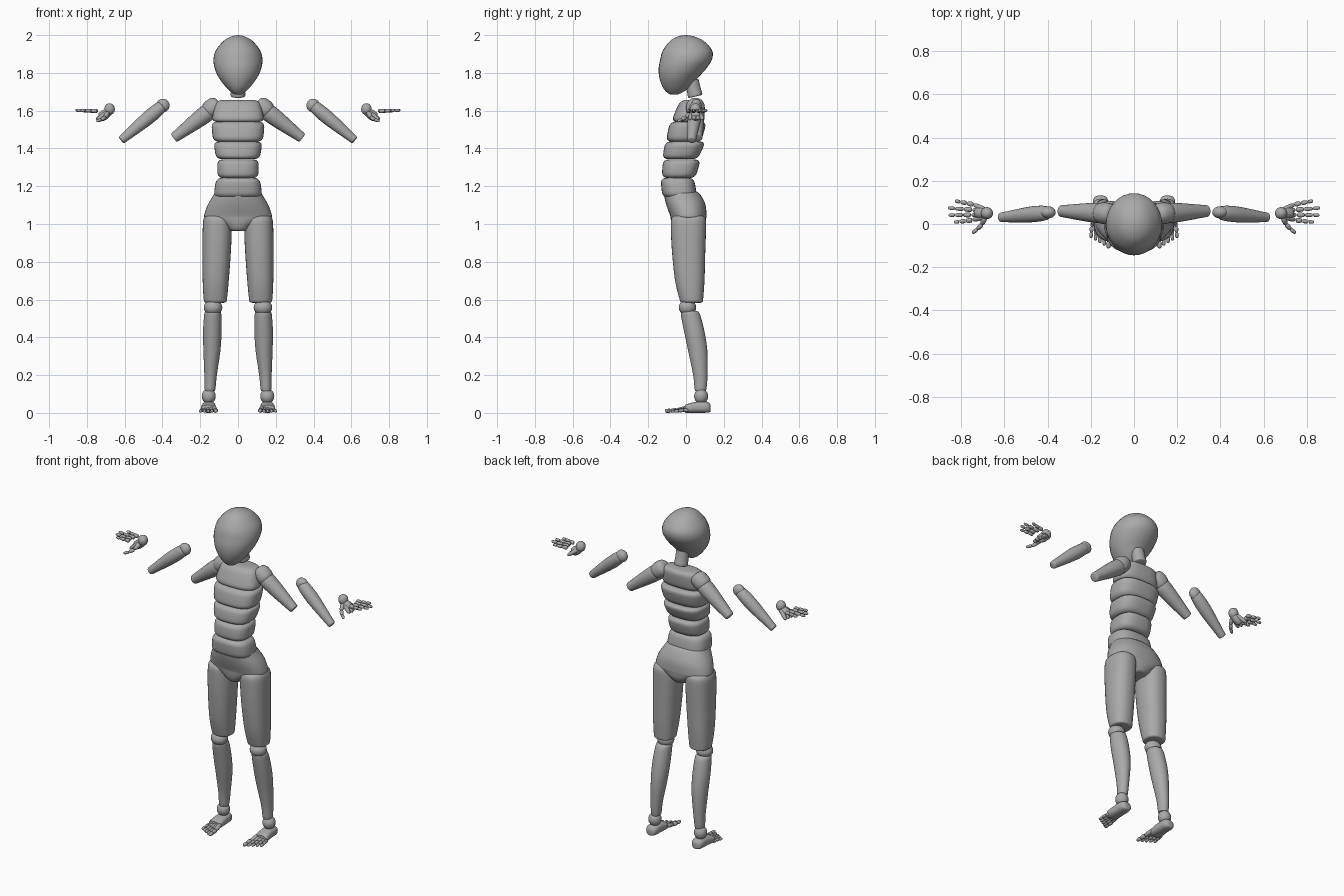
import bpy, bmesh, math
from mathutils import Vector, Matrix

old = bpy.data.objects.get("Cube")
if old:
    bpy.data.objects.remove(old)

grey = bpy.data.materials.new("mannequin grey")
COLOUR = (0.4, 0.4, 0.4, 1)
grey.diffuse_color = COLOUR
grey.use_nodes = True
grey.node_tree.nodes["Principled BSDF"].inputs["Base Color"].default_value = COLOUR


def smooth_rings(rings, steps):
    """Fill in rings along a smooth spline through the given ones."""
    out = []
    for i in range(len(rings) - 1):
        p = [rings[max(0, min(len(rings) - 1, i + k))] for k in (-1, 0, 1, 2)]
        for s in range(steps):
            t = s / steps
            out.append([b + t * ((c - a) / 2 + t * (a - 2.5 * b + 2 * c - d / 2
                        + t * (1.5 * (b - c) + (d - a) / 2)))
                        for a, b, c, d in zip(*p)])
    return out + [list(rings[-1])]


def loft(name, rings, side=1, matrix=Matrix(), power=2, sides=32, steps=1):
    """Skin superellipse rings (z, centre x, centre y, radius x, radius y)."""
    bm = bmesh.new()
    loops = []
    for z, cx, cy, rx, ry in smooth_rings(rings, steps):
        loop = []
        for k in range(sides):
            a = math.tau * k / sides
            c, s = math.cos(a), math.sin(a)
            x = cx + rx * math.copysign(abs(c) ** (2 / power), c)
            y = cy + ry * math.copysign(abs(s) ** (2 / power), s)
            v = matrix @ Vector((x, y, z))
            loop.append(bm.verts.new((v.x * side, v.y, v.z)))
        loops.append(loop)
    for a, b in zip(loops, loops[1:]):
        for k in range(sides):
            n = (k + 1) % sides
            bm.faces.new((a[k], a[n], b[n], b[k]))
    bm.faces.new(loops[0])
    bm.faces.new(loops[-1])
    bmesh.ops.recalc_face_normals(bm, faces=bm.faces)
    me = bpy.data.meshes.new(name)
    bm.to_mesh(me)
    bm.free()
    me.materials.append(grey)
    me.shade_smooth()
    me.set_sharp_from_angle(angle=math.radians(50))
    ob = bpy.data.objects.new(name, me)
    bpy.context.collection.objects.link(ob)
    return ob


def bone(name, start, end, profile, side=1, sides=24, steps=3, flat=1):
    """Round limb from start to end; profile holds (fraction, radius)."""
    a, b = Vector(start), Vector(end)
    m = Matrix.Translation(a) @ (b - a).to_track_quat("Z", "Y").to_matrix().to_4x4()
    length = (b - a).length
    return loft(name, [(t * length, 0, 0, r, r * flat) for t, r in profile],
                side, m, sides=sides, steps=steps)


def pill(name, start, end, r, side):
    """Small rounded finger or toe bone."""
    bone(name, start, end, [(0, r * .5), (.1, r * .9), (.3, r), (.7, r * .9),
                            (.9, r * .75), (1, r * .4)], side, 12, 1)


def ball(name, centre, radii, side=1):
    rings = []
    for k in range(13):
        a = math.pi * (k + .05) / 12.1
        s = math.sin(a)
        rings.append((-radii[2] * math.cos(a), 0, 0, radii[0] * s, radii[1] * s))
    loft(name, rings, side, Matrix.Translation(centre), sides=24)


def block(name, z0, z1, w0, w1, front0, back0, front1, back1):
    """Rounded torso segment, tapering from bottom to top."""
    rings = []
    for t, inset in ((0, .03), (.04, .014), (.14, .004), (.3, 0), (.7, 0),
                     (.86, .004), (.96, .014), (1, .03)):
        f = front0 + (front1 - front0) * t
        b = back0 + (back1 - back0) * t
        rings.append((z0 + (z1 - z0) * t, 0, (f + b) / 2,
                      w0 + (w1 - w0) * t - inset, (b - f) / 2 - inset))
    loft(name, rings, power=2.7, sides=40, steps=2)


# Head and neck
loft("head", [(1.685, 0, -.06, .004, .004), (1.69, 0, -.062, .025, .03),
              (1.72, 0, -.052, .06, .069), (1.77, 0, -.04, .099, .1),
              (1.82, 0, -.02, .122, .125), (1.87, 0, 0, .13, .137),
              (1.92, 0, .008, .117, .13), (1.97, 0, .005, .076, .088),
              (1.993, 0, 0, .036, .042), (2, 0, 0, .004, .004)], steps=4)
bone("neck", (0, .05, 1.675), (0, .03, 1.76),
     [(0, .033), (.08, .039), (.5, .037), (1, .037)])

# Torso segments
block("chest", 1.54, 1.657, .142, .115, -.08, .085, -.03, .1)
block("ribs", 1.435, 1.542, .132, .142, -.107, .08, -.085, .11)
block("midriff", 1.343, 1.437, .115, .13, -.125, .062, -.11, .105)
block("belly", 1.243, 1.342, .108, .11, -.128, .05, -.122, .078)
block("waist", 1.14, 1.245, .13, .115, -.125, .06, -.135, .042)

# Pelvis
loft("pelvis", [(.963, 0, .01, .045, .06), (.97, 0, .01, .056, .075),
                (1, 0, .013, .1, .09), (1.03, 0, .013, .168, .094),
                (1.045, 0, .012, .179, .096), (1.1, 0, 0, .161, .104),
                (1.15, 0, -.018, .132, .098), (1.167, 0, -.026, .122, .09),
                (1.172, 0, -.028, .105, .075)], power=2.3, sides=40, steps=3)

LYING = Matrix.Rotation(math.pi / 2, 4, "X")

for side, word in ((1, "left"), (-1, "right")):
    # Legs
    loft(word + "_thigh",
         [(.583, .12, .03, .045, .045), (.587, .12, .03, .057, .058),
          (.605, .12, .028, .062, .063), (.7, .118, .02, .069, .078),
          (.85, .113, .014, .075, .088), (.97, .11, .013, .077, .093),
          (1.03, .109, .013, .072, .09), (1.05, .108, .013, .05, .06)],
         side, power=2.3, steps=3)
    ball(word + "_knee", (.132, .008, .558), (.049, .046, .042), side)
    loft(word + "_shin",
         [(.118, .148, .077, .022, .025), (.124, .148, .077, .028, .031),
          (.2, .145, .076, .033, .038), (.33, .138, .062, .045, .051),
          (.43, .136, .044, .049, .054), (.51, .134, .026, .046, .052),
          (.535, .133, .02, .042, .046), (.54, .133, .02, .03, .034)],
         side, steps=3)
    ball(word + "_ankle", (.155, .08, .088), (.037, .037, .04), side)

    # Feet and toes
    loft(word + "_foot",
         [(-.131, .155, .024, .012, .012), (-.127, .155, .026, .024, .022),
          (-.11, .155, .03, .035, .029), (-.06, .155, .03, .037, .03),
          (-.01, .157, .024, .04, .024), (.005, .158, .021, .036, .02)],
         side, LYING, power=2.5, steps=2)
    for i in range(5):
        r = .0125 if i == 0 else .0095
        root = Vector((.128 + .015 * i, .01, .026 - .003 * i))
        knuckle = Vector((.119 + .019 * i, -.048 + .009 * i, .014))
        tip = Vector((.117 + .0205 * i, -.112 + .012 * i, r * .8))
        pill(f"{word}_foot_bone_{i + 1}", root, knuckle, r + .001, side)
        middle = knuckle.lerp(tip, .52)
        pill(f"{word}_toe_base_{i + 1}", knuckle, middle, r, side)
        pill(f"{word}_toe_tip_{i + 1}", middle, tip, r * .9, side)

    # Arms
    bone(word + "_shoulder", (.1, .05, 1.645), (.17, .05, 1.585),
         [(0, .02), (.08, .037), (.3, .048), (.7, .049), (.92, .04), (1, .025)],
         side)
    bone(word + "_upper_arm", (.145, .05, 1.602), (.34, .06, 1.455),
         [(0, .03), (.03, .041), (.12, .046), (.4, .042), (.9, .029),
          (.98, .027), (1, .022)], side)
    ball(word + "_elbow", (.398, .054, 1.627), (.036, .028, .036), side)
    bone(word + "_forearm", (.4, .052, 1.625), (.618, .03, 1.443),
         [(0, .025), (.04, .033), (.25, .037), (.5, .034), (.9, .024),
          (.98, .022), (1, .017)], side)

    # Hands and fingers
    ball(word + "_wrist", (.68, .05, 1.608), (.028, .028, .031), side)
    bone(word + "_palm", (.675, .05, 1.6), (.73, .052, 1.562),
         [(0, .012), (.1, .02), (.5, .026), (.9, .024), (1, .015)], side)
    for i, reach in enumerate((.832, .857, .86, .828)):
        y = .018 + .024 * i
        pill(f"{word}_hand_bone_{i + 1}", (.69, .035 + .01 * i, 1.592),
             (.75 - .005 * abs(i - 1), y, 1.553), .0125, side)
        base = Vector((.755 - .006 * abs(i - 1), y, 1.598))
        tip = Vector((reach, .008 + .033 * i, 1.602))
        for j, part in enumerate(("base", "middle", "tip")):
            pill(f"{word}_finger_{i + 1}_{part}", base.lerp(tip, j * .36),
                 base.lerp(tip, min(1, j * .36 + .34)), .0115 - .0015 * j, side)
    thumb = [Vector(p) for p in ((.69, .03, 1.59), (.703, -.002, 1.565),
                                 (.724, -.024, 1.552), (.748, -.042, 1.545))]
    for j, part in enumerate(("root", "base", "tip")):
        pill(f"{word}_thumb_{part}", thumb[j], thumb[j + 1], .013 - .002 * j, side)
